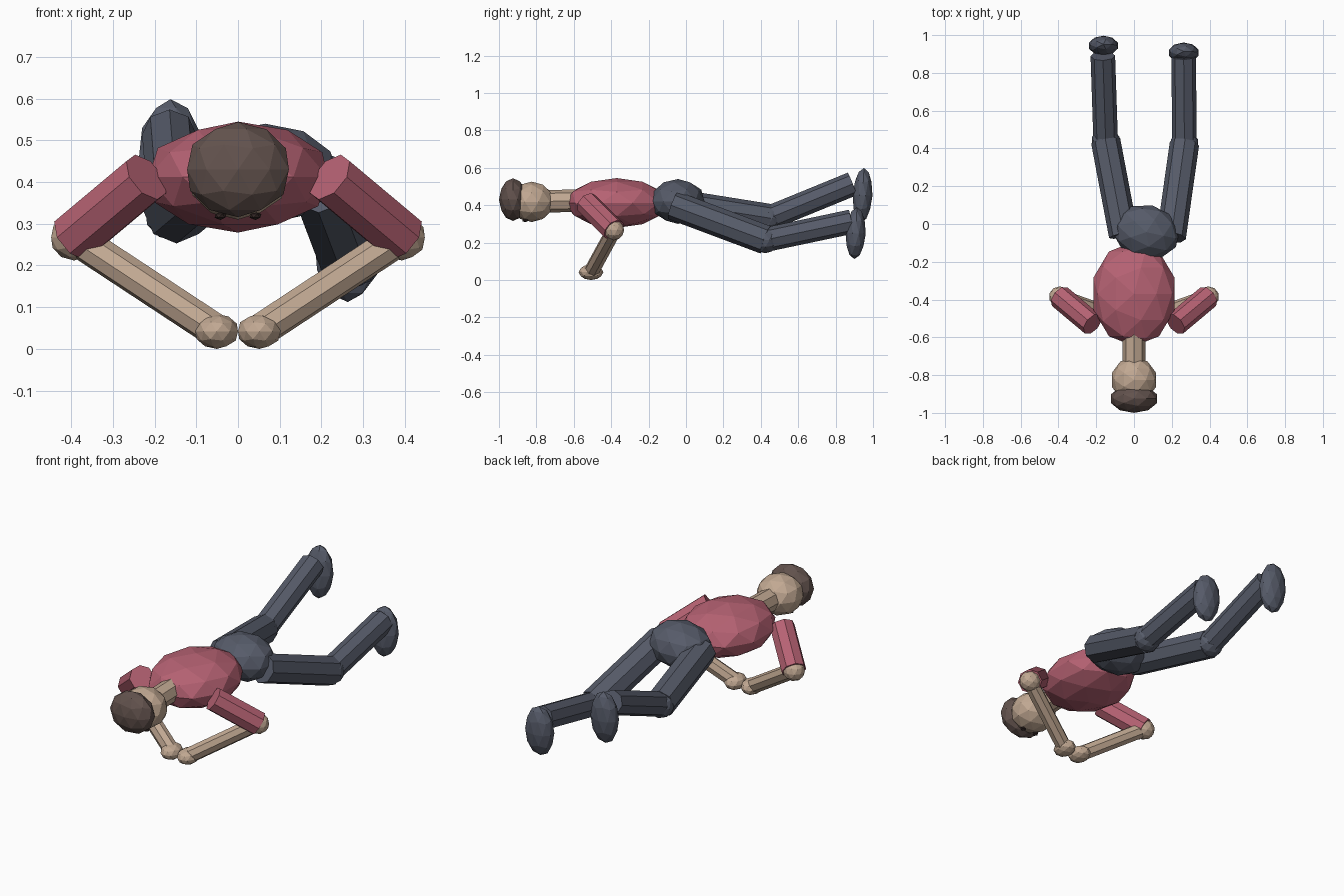
import bpy, bmesh
from mathutils import Vector, Matrix, Euler
from math import radians

cube = bpy.data.objects.get("Cube")
if cube:
    bpy.data.objects.remove(cube, do_unlink=True)


def material(name, rgb):
    """Flat material from an sRGB colour, stored as linear values."""
    linear = [((c / 255 + 0.055) / 1.055) ** 2.4 for c in rgb] + [1]
    mat = bpy.data.materials.new(name)
    mat.use_nodes = True
    mat.diffuse_color = linear
    bsdf = next(n for n in mat.node_tree.nodes if n.type == 'BSDF_PRINCIPLED')
    bsdf.inputs["Base Color"].default_value = linear
    bsdf.inputs["Roughness"].default_value = 0.9
    return mat


SHIRT = material("rose_shirt", (182, 98, 115))
SKIN = material("tan_skin", (193, 168, 146))
TROUSERS = material("slate_trousers", (86, 91, 105))
HAIR = material("brown_hair", (98, 82, 77))
EYES = material("dark_eyes", (50, 38, 36))


def finish(name, bm, mat):
    bmesh.ops.recalc_face_normals(bm, faces=bm.faces)
    mesh = bpy.data.meshes.new(name)
    bm.to_mesh(mesh)
    bm.free()
    mesh.materials.append(mat)
    obj = bpy.data.objects.new(name, mesh)
    bpy.context.collection.objects.link(obj)
    return obj


def blob(name, mat, center, radii, tilt=(0, 0, 0), cut_y=None, detail=2):
    """Faceted ellipsoid, optionally cut flat at its front end."""
    bm = bmesh.new()
    bmesh.ops.create_icosphere(bm, subdivisions=detail, radius=1)
    extents = [max(abs(v.co[i]) for v in bm.verts) for i in range(3)]
    turn = Euler([radians(a) for a in tilt]).to_matrix()
    for v in bm.verts:
        local = Vector(v.co[i] / extents[i] * radii[i] for i in range(3))
        v.co = turn @ local + Vector(center)
    if cut_y is not None:
        geom = bm.verts[:] + bm.edges[:] + bm.faces[:]
        bmesh.ops.bisect_plane(bm, geom=geom, plane_co=(0, cut_y, 0),
                               plane_no=(0, -1, 0), clear_outer=True)
        bmesh.ops.holes_fill(bm, edges=[e for e in bm.edges if e.is_boundary])
    return finish(name, bm, mat)


def limb(name, mat, start, end, radius):
    """Eight-sided rod between two points."""
    a, b = Vector(start), Vector(end)
    turn = (b - a).to_track_quat('Z', 'Y').to_matrix().to_4x4()
    bm = bmesh.new()
    bmesh.ops.create_cone(bm, cap_ends=True, segments=8, radius1=radius,
                          radius2=radius, depth=(b - a).length,
                          matrix=Matrix.Translation((a + b) / 2) @ turn)
    return finish(name, bm, mat)


# Torso, hips, neck and head
blob("torso", SHIRT, (0, -0.37, 0.412), (0.215, 0.277, 0.133), cut_y=-0.625)
blob("hips", TROUSERS, (0.065, -0.043, 0.42), (0.17, 0.145, 0.12), (0, 0, -12))
limb("neck", SKIN, (0, -0.75, 0.42), (0, -0.58, 0.425), 0.06)
blob("head", SKIN, (0, -0.825, 0.418), (0.117, 0.12, 0.108))
blob("hair", HAIR, (0, -0.925, 0.43), (0.122, 0.075, 0.114))

# Eyes and arms, mirrored
for side, s in (("left", 1), ("right", -1)):
    shoulder = (s * 0.22, -0.53, 0.412)
    elbow = (s * 0.393, -0.385, 0.267)
    hand = (s * 0.051, -0.508, 0.042)
    blob(side + "_eye", EYES, (s * 0.042, -0.86, 0.319),
         (0.014, 0.014, 0.01), detail=1)
    limb(side + "_upper_arm", SHIRT, shoulder, elbow, 0.064)
    blob(side + "_elbow", SKIN, elbow, (0.055, 0.055, 0.055))
    limb(side + "_forearm", SKIN, elbow, hand, 0.041)
    blob(side + "_hand", SKIN, hand, (0.051, 0.066, 0.042))

# Legs: hip, knee, ankle, foot centre, foot size
legs = {
    "left": ((0.197, -0.07, 0.4), (0.267, 0.425, 0.215), (0.263, 0.885, 0.312),
             (0.263, 0.907, 0.25), (0.078, 0.054, 0.138)),
    "right": ((-0.055, -0.06, 0.41), (-0.15, 0.44, 0.33), (-0.165, 0.89, 0.514),
              (-0.162, 0.944, 0.453), (0.076, 0.053, 0.146)),
}
for side, (hip, knee, ankle, foot, size) in legs.items():
    limb(side + "_thigh", TROUSERS, hip, knee, 0.078)
    blob(side + "_knee", TROUSERS, knee, (0.072, 0.072, 0.072))
    limb(side + "_shin", TROUSERS, knee, ankle, 0.065)
    blob(side + "_foot", TROUSERS, foot, size, (-3, 0, 0))
